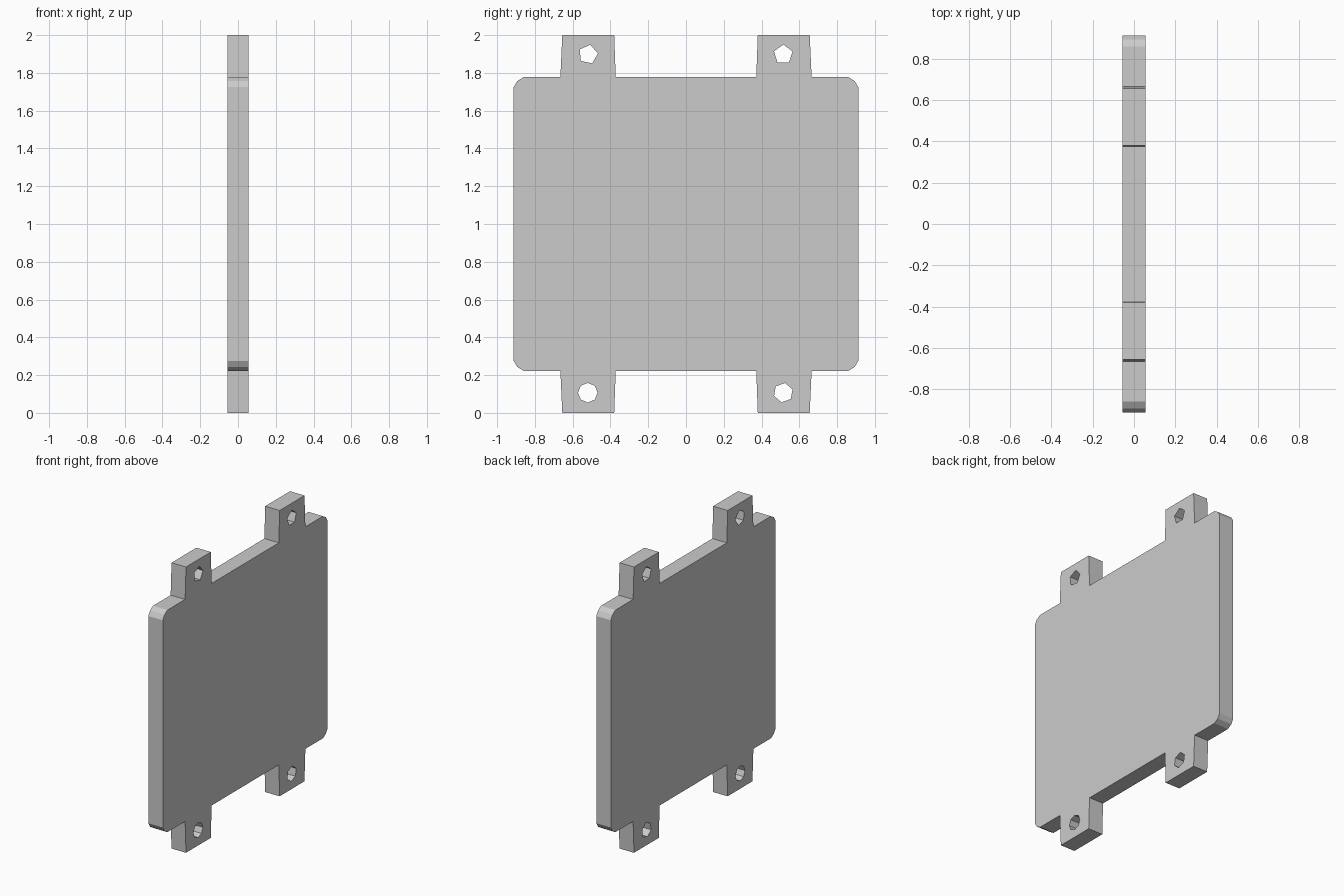
import bpy
from math import pi, cos, sin

if "Cube" in bpy.data.objects:
    bpy.data.objects.remove(bpy.data.objects["Cube"])

HALF_THICK = 0.056

# Upper-right quarter of the outline (y, z from plate centre): tab, shoulder, clipped corner
quarter = [(0.372, 0.777), (0.38, 1.0), (0.655, 1.0), (0.665, 0.777),
           (0.86, 0.777), (0.893, 0.757), (0.912, 0.725)]
right = quarter + [(y, -z) for y, z in reversed(quarter)]
outline = right + [(-y, -z) for y, z in right]

curve = bpy.data.curves.new("mounting_plate", 'CURVE')
curve.dimensions = '2D'
curve.fill_mode = 'BOTH'
curve.extrude = HALF_THICK


def add_loop(points):
    spline = curve.splines.new('POLY')
    spline.points.add(len(points) - 1)
    for p, (y, z) in zip(spline.points, points):
        p.co = (y, z, 0, 1)
    spline.use_cyclic_u = True


add_loop(outline)

# Low-poly bolt hole in each tab: centre y, centre z, sides, start angle
holes = [(0.515, 0.898, 5, 0.3), (-0.518, 0.898, 5, 0.1),
         (0.515, -0.893, 6, 0.35), (-0.52, -0.893, 8, 0.0)]
for cy, cz, n, a in holes:
    add_loop([(cy + 0.052 * cos(a + 2 * pi * i / n),
               cz + 0.052 * sin(a + 2 * pi * i / n)) for i in range(n)])

# Stand the plate upright (profile in the YZ plane) and turn it into a mesh
plate = bpy.data.objects.new("mounting_plate", curve)
bpy.context.collection.objects.link(plate)
plate.rotation_euler = (pi / 2, 0, pi / 2)
plate.location = (0, 0, 1)
bpy.context.view_layer.objects.active = plate
plate.select_set(True)
bpy.ops.object.convert(target='MESH')
bpy.ops.object.transform_apply(location=True, rotation=True, scale=True)
bpy.ops.object.mode_set(mode='EDIT')
bpy.ops.mesh.select_all(action='SELECT')
bpy.ops.mesh.remove_doubles(threshold=0.0001)
bpy.ops.mesh.normals_make_consistent(inside=False)
bpy.ops.object.mode_set(mode='OBJECT')
bpy.ops.object.shade_flat()
